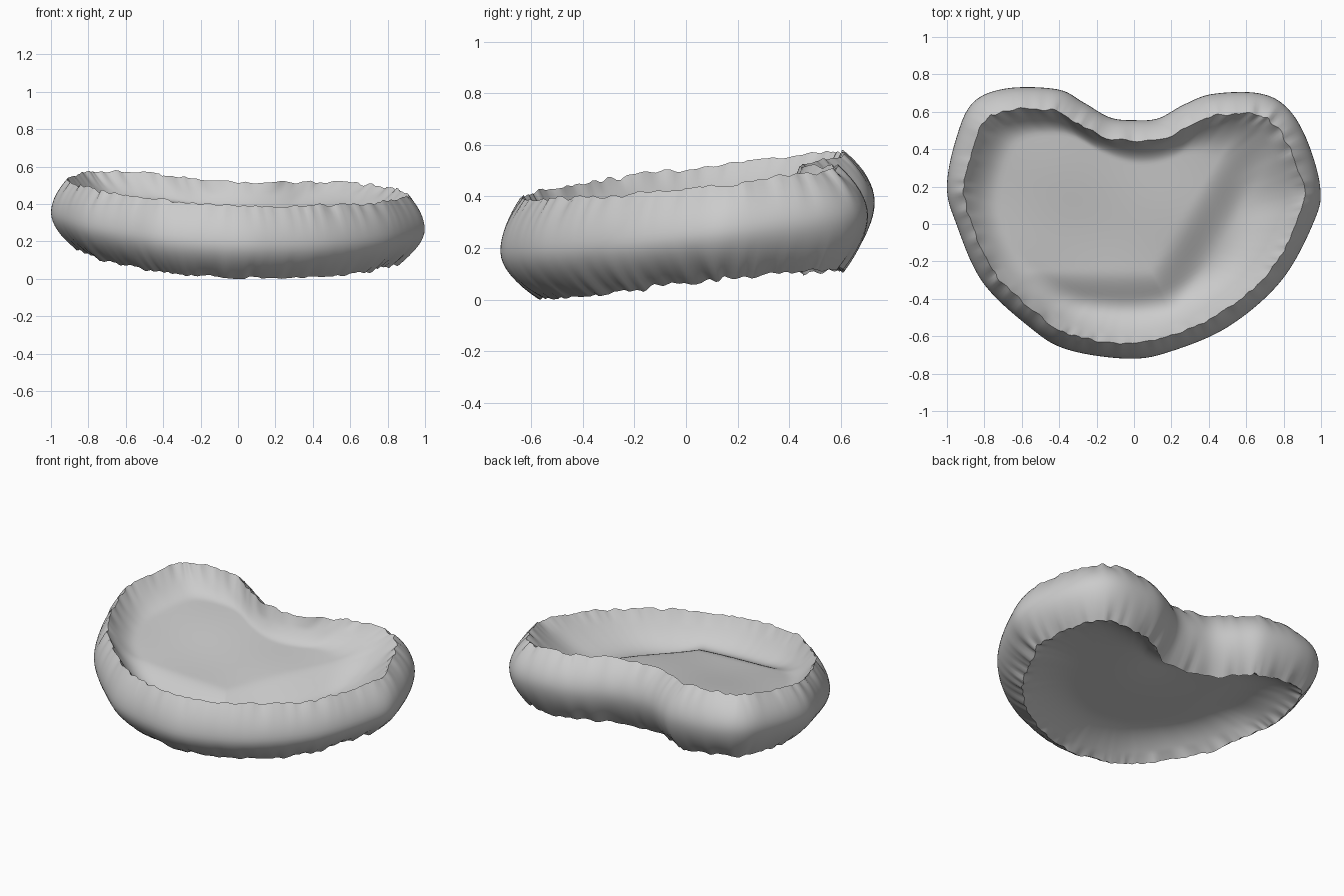
import bpy, bmesh, math, random
from mathutils import Vector

random.seed(4)
cube = bpy.data.objects.get("Cube")
if cube:
    bpy.data.objects.remove(cube)

COLUMNS, BAND_ROWS, PANEL_ROWS = 288, 16, 32
CENTRE = Vector((0, -0.05))

# Heart-like outline at the widest height, clockwise from the back notch
OUTLINE = [(0, .555), (.13, .565), (.27, .64), (.42, .695), (.66, .70), (.81, .63),
           (.92, .46), (.995, .2), (.965, .02), (.79, -.3), (.51, -.545), (.2, -.68),
           (-.03, -.72), (-.36, -.67), (-.56, -.55), (-.81, -.31), (-.95, 0), (-1, .2),
           (-.95, .46), (-.86, .65), (-.68, .725), (-.41, .72), (-.27, .65), (-.13, .57)]

fabric = bpy.data.materials.new("grey_fabric")
fabric.use_nodes = True
grey = (.6, .6, .6, 1)
fabric.diffuse_color = grey
fabric.node_tree.nodes["Principled BSDF"].inputs["Base Color"].default_value = grey


def spline(points, count):
    """Closed smooth curve through the points, evenly sampled by length."""
    pts, n, dense = [Vector(p) for p in points], len(points), []
    for i in range(n):
        a, b, c, d = (pts[(i + k) % n] for k in (-1, 0, 1, 2))
        for k in range(40):
            t = k / 40
            dense.append(b + (c - a) * t / 2 + (a * 2 - b * 5 + c * 4 - d) * t * t / 2
                         + (b * 3 - a - c * 3 + d) * t ** 3 / 2)
    dense.append(dense[0])
    lengths = [0]
    for p, q in zip(dense, dense[1:]):
        lengths.append(lengths[-1] + (q - p).length)
    out, k = [], 0
    for i in range(count):
        target = lengths[-1] * i / count
        while lengths[k + 1] < target:
            k += 1
        f = (target - lengths[k]) / (lengths[k + 1] - lengths[k])
        out.append(dense[k].lerp(dense[k + 1], f))
    return out


def crinkle(size):
    """Random value for each column, slightly smoothed."""
    raw = [random.uniform(-size, size) for _ in range(COLUMNS)]
    return [(raw[i - 1] + raw[i] * 2 + raw[(i + 1) % COLUMNS]) / 3 for i in range(COLUMNS)]


def ease(u):
    u = max(0, min(1, u))
    return u * u * (3 - 2 * u)


def top_plane(p):
    return .469 - .045 * p.x + .118 * p.y


def base_plane(p):
    return .062 + .1 * p.y - .04 * p.x + .05 * p.x ** 2


def seat_height(p):
    """Sagging floor: a low plateau with a trough along the front and the +x side."""
    edge = max(.85 * (p.x - .2) - .52 * (p.y + .3), -(p.y + .37))
    waves = .006 * math.sin(6 * p.x + 3 * p.y) * math.cos(7 * p.y - 2 * p.x)
    return top_plane(p) - .205 + .075 * ease(.5 - edge / .24) + waves


def base_height(p):
    """Hollow underside, a little deeper on the -x side and below the notch."""
    notch = .025 * math.exp(-(p.x ** 2 + (p.y - .35) ** 2) / .04)
    return base_plane(p) + .115 - .02 * p.x + notch


def make_sheet(name, rows):
    bm = bmesh.new()
    rings = [[bm.verts.new(p) for p in row] for row in rows]
    for low, high in zip(rings, rings[1:]):
        for i in range(COLUMNS):
            j = (i + 1) % COLUMNS
            bm.faces.new((low[i], high[i], high[j], low[j]))
    bmesh.ops.remove_doubles(bm, verts=bm.verts, dist=1e-5)
    mesh = bpy.data.meshes.new(name)
    bm.to_mesh(mesh)
    bm.free()
    mesh.materials.append(fabric)
    obj = bpy.data.objects.new(name, mesh)
    bpy.context.collection.objects.link(obj)
    bpy.ops.object.select_all(action="DESELECT")
    obj.select_set(True)
    bpy.context.view_layer.objects.active = obj
    bpy.ops.object.shade_smooth_by_angle(angle=math.radians(50))


# Bulging side band with gathered edges
outline = spline(OUTLINE, COLUMNS)
folds = {side: crinkle(.008) for side in (-1, 1)}
jags = {side: crinkle(.011) for side in (-1, 1)}
band = []
for r in range(BAND_ROWS + 1):
    v = 2 * r / BAND_ROWS - 1
    side = 1 if v > 0 else -1
    row = []
    for i, p in enumerate(outline):
        tangent = (outline[(i + 1) % COLUMNS] - outline[i - 1]).normalized()
        inward = Vector((tangent.y, -tangent.x))
        back = max(p.y, 0)
        inset = .08 + .05 * back if v > 0 else .15 - .08 * back
        bulge = inset * abs(v) ** 1.9 + folds[side][i] * abs(v) ** 2
        q = p + inward * bulge
        z = base_plane(q) + (top_plane(q) - base_plane(q)) * (v + 1) / 2
        row.append(Vector((q.x, q.y, z + jags[side][i] * abs(v) ** 3)))
    band.append(row)


def panel(rim, height, narrow, wide):
    """Rings shrinking from the rim to the centre, easing to a floor height."""
    window = range(-6, 7)
    calm = [sum((rim[(i + k) % COLUMNS] for k in window), Vector()) / len(window)
            for i in range(COLUMNS)]
    rows = []
    for r in range(PANEL_ROWS + 1):
        t = 1 - (r / PANEL_ROWS) ** 1.7
        row = []
        for rough, smooth in zip(rim, calm):
            p = rough.lerp(smooth, min(1, (1 - t) / .08))
            width = narrow + (wide - narrow) * ease((p.x - p.y + .9) / 1.5)
            drop = 1 - (1 - min(1, (1 - t) / width)) ** 2
            q = CENTRE + (p.xy - CENTRE) * t
            row.append(Vector((q.x, q.y, p.z + (height(q) - p.z) * drop)))
        rows.append(row)
    return rows


make_sheet("side_band", band)
make_sheet("seat_panel", panel(band[-1], seat_height, .2, .42))
make_sheet("base_panel", panel(band[0], base_height, .38, .5)[::-1])
